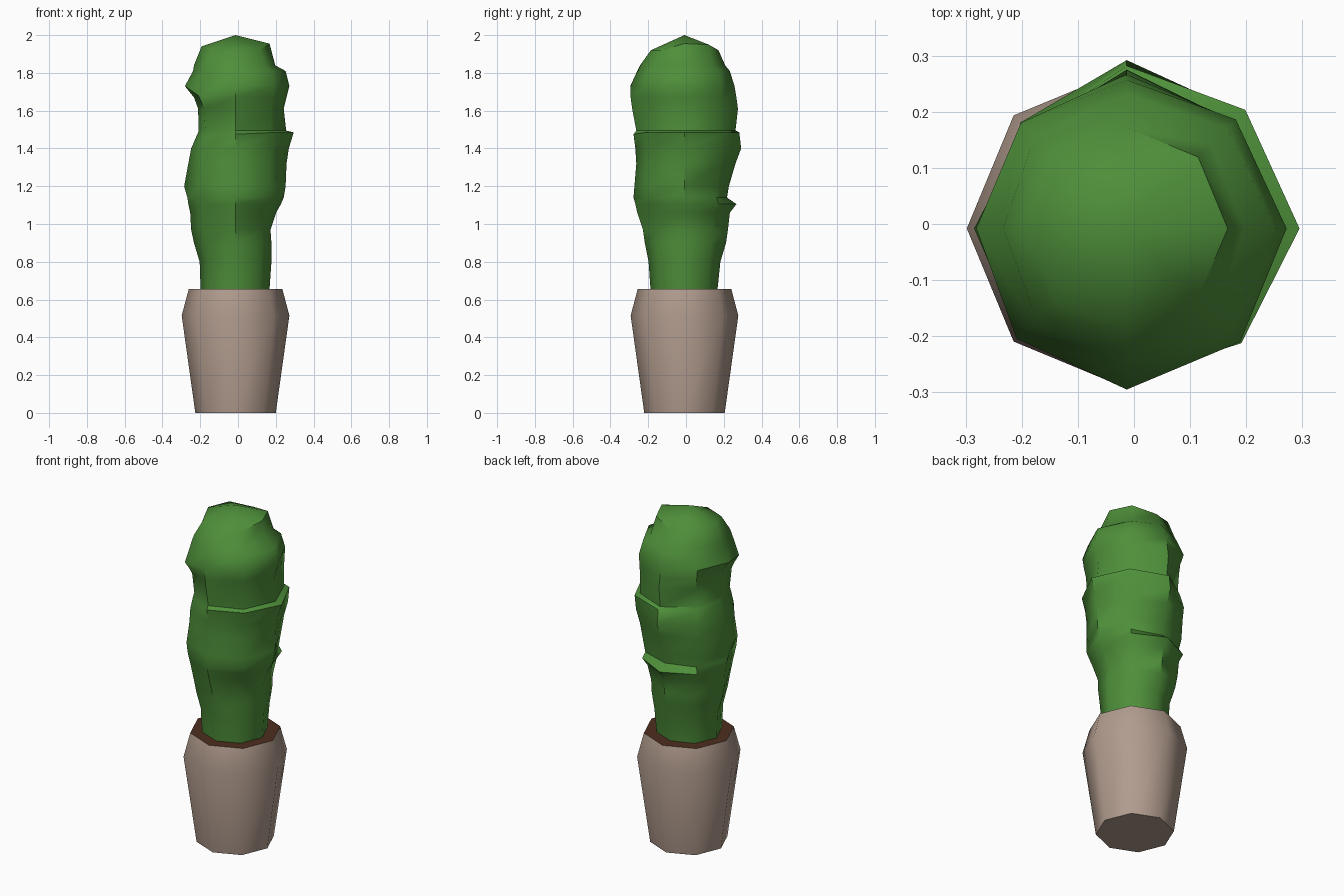
import bpy
import bmesh
from math import cos, sin, pi, radians

SIDES = 8
CENTRE_X, CENTRE_Y = -0.013, -0.008

default_cube = bpy.data.objects.get("Cube")
if default_cube:
    bpy.data.objects.remove(default_cube, do_unlink=True)


def make_material(name, colour):
    material = bpy.data.materials.new(name)
    material.use_nodes = True
    material.diffuse_color = (*colour, 1)
    shader = material.node_tree.nodes["Principled BSDF"]
    shader.inputs["Base Color"].default_value = (*colour, 1)
    return material


def loft(name, rings, materials, tip=None, shifts=None):
    """Skin rings of (height, right, left, front, back) radii, in centimetres."""
    shifts = shifts or {}
    bm = bmesh.new()
    loops = []
    for row, (height, right, left, front, back) in enumerate(rings):
        compass = (left, back, right, front)
        loop = []
        for step in range(SIDES):
            # Diagonal corners blend the two neighbouring directions
            first = compass[step // 2]
            second = compass[(step + 1) // 2 % 4]
            radius = (first + second) / 200
            angle = 2 * pi * step / SIDES
            z = (height + shifts.get((row, step), 0)) / 100
            loop.append(bm.verts.new((CENTRE_X + radius * cos(angle),
                                      CENTRE_Y + radius * sin(angle), z)))
        loops.append(loop)

    for lower, upper in zip(loops, loops[1:]):
        for i in range(SIDES):
            j = (i + 1) % SIDES
            bm.faces.new((lower[i], lower[j], upper[j], upper[i]))

    # Close the ends, with either a flat lid or a low peak
    bm.faces.new(list(reversed(loops[0])))
    if tip is None:
        lid = bm.faces.new(loops[-1])
        lid.material_index = len(materials) - 1
    else:
        peak = bm.verts.new((CENTRE_X, CENTRE_Y, tip / 100))
        for i in range(SIDES):
            bm.faces.new((loops[-1][i], loops[-1][(i + 1) % SIDES], peak))

    bmesh.ops.recalc_face_normals(bm, faces=bm.faces[:])
    mesh = bpy.data.meshes.new(name)
    bm.to_mesh(mesh)
    bm.free()
    for material in materials:
        mesh.materials.append(material)
    obj = bpy.data.objects.new(name, mesh)
    bpy.context.collection.objects.link(obj)
    bpy.ops.object.select_all(action="DESELECT")
    obj.select_set(True)
    bpy.context.view_layer.objects.active = obj
    bpy.ops.object.shade_smooth_by_angle(angle=radians(47))
    return obj


clay = make_material("pale clay", (0.44, 0.33, 0.27))
soil = make_material("brown soil", (0.076, 0.027, 0.014))
green = make_material("cactus green", (0.076, 0.275, 0.042))

# Plant pot, filled with soil to the rim
pot_profile = ((0, 21.3), (51.5, 28.5), (65.5, 24.8))
pot_rings = [(height, r, r, r, r) for height, r in pot_profile]
loft("plant_pot", pot_rings, [clay, soil])

# Lumpy cactus stem
stem_rings = [
    (65.5, 18.5, 18, 18, 17.5),
    (80, 19, 19, 19, 19),
    (90, 22, 19, 21, 22),
    (97, 23.5, 18.5, 22, 23),
    (106, 24, 21.5, 25, 24),
    (110.5, 25, 24, 26, 27.5),
    (114, 25.5, 25.5, 27, 22.5),
    (120, 27.2, 26.5, 26.5, 23.5),
    (132, 25, 27, 25.5, 27),
    (140, 23.5, 28.2, 26, 30),
    (148.5, 19.8, 30.8, 27, 29),
    (149.5, 19.6, 26.8, 25.5, 27),
    (161, 19.8, 25.5, 27.7, 28.3),
    (167, 22, 27, 28.5, 27.5),
    (173, 26.8, 28.5, 28.7, 26.5),
    (181, 22.5, 26.5, 25, 24),
    (184, 22, 21, 23.5, 21.5),
    (192, 18, 18, 17.8, 18),
]
# Uneven ledges: vertical shifts of single corners
last = len(stem_rings) - 1
stem_shifts = {
    (13, 5): -3, (14, 5): -5,
    (10, 5): -2, (10, 6): -1,
    (last, 0): 3.5, (last, 1): 3, (last, 4): 2, (last, 3): 2,
}
loft("cactus_stem", stem_rings, [green], tip=200, shifts=stem_shifts)
